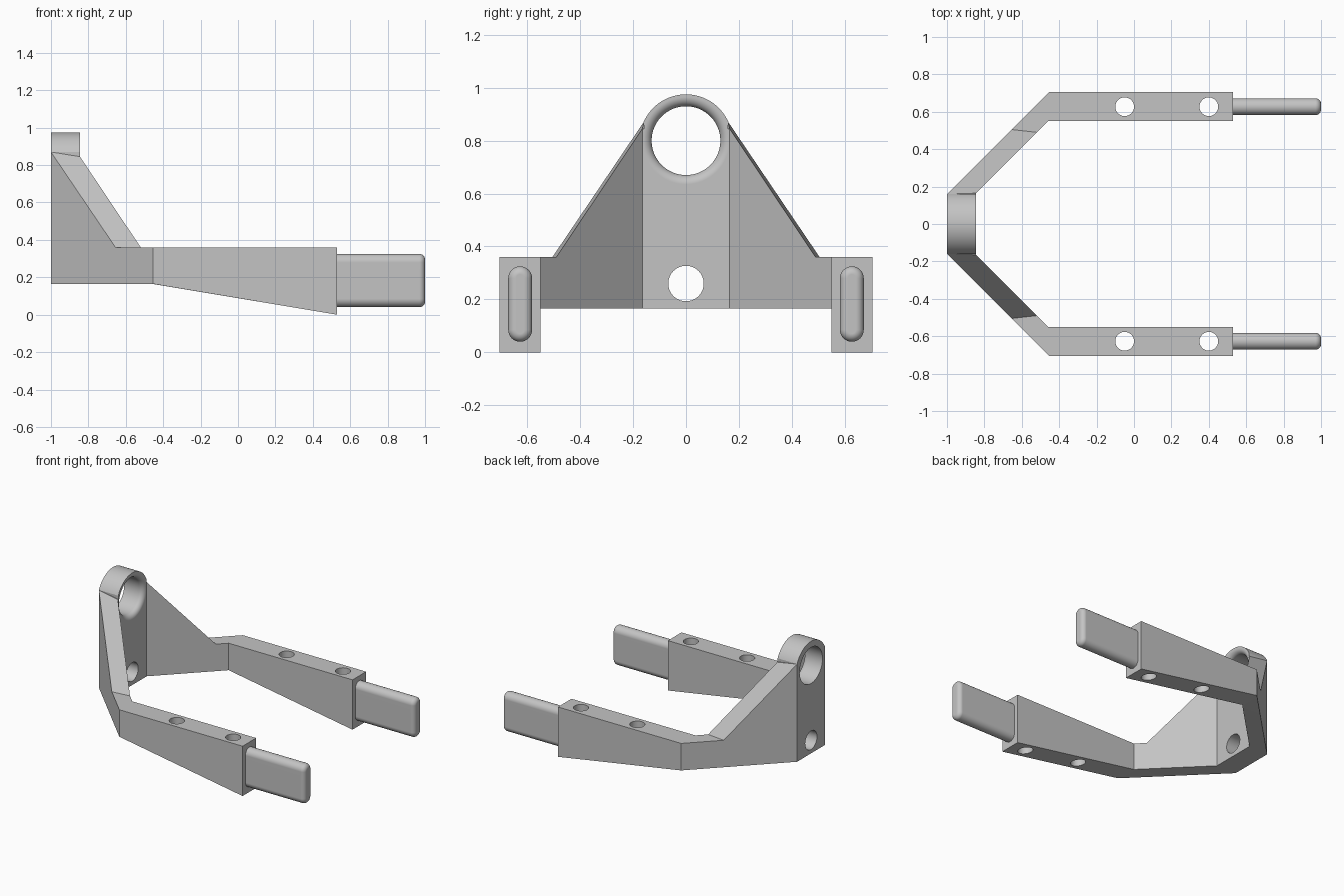
import bpy, bmesh
from math import sin, cos, pi, radians
from mathutils import Vector

cube = bpy.data.objects.get("Cube")
if cube:
    bpy.data.objects.remove(cube, do_unlink=True)

grey = bpy.data.materials.new("light grey")
grey.use_nodes = True
grey.diffuse_color = (0.55, 0.55, 0.55, 1)
grey.node_tree.nodes["Principled BSDF"].inputs["Base Color"].default_value = grey.diffuse_color


def loft(name, sections):
    """Closed solid through a series of matching cross-sections."""
    bm = bmesh.new()
    rings = [[bm.verts.new(p) for p in s] for s in sections]
    for a, b in zip(rings, rings[1:]):
        for i in range(len(a)):
            j = (i + 1) % len(a)
            bm.faces.new((a[i], a[j], b[j], b[i]))
    bm.faces.new(rings[0])
    bm.faces.new(rings[-1])
    bmesh.ops.recalc_face_normals(bm, faces=bm.faces)
    mesh = bpy.data.meshes.new(name)
    bm.to_mesh(mesh)
    bm.free()
    mesh.materials.append(grey)
    ob = bpy.data.objects.new(name, mesh)
    bpy.context.collection.objects.link(ob)
    return ob


def turned(name, centre, axis, profile, steps=64):
    """Round solid along X or Z; profile is a list of (position, radius)."""
    sections = []
    for pos, r in profile:
        ring = []
        for i in range(steps):
            a = 2 * pi * i / steps
            u, v = r * cos(a), r * sin(a)
            offset = (pos, u, v) if axis == "X" else (u, v, pos)
            ring.append(Vector(centre) + Vector(offset))
        sections.append(ring)
    return loft(name, sections)


def combine(ob, other, operation):
    mod = ob.modifiers.new("combine", "BOOLEAN")
    mod.operation = operation
    mod.solver = "EXACT"
    mod.object = other
    bpy.context.view_layer.objects.active = ob
    bpy.ops.object.modifier_apply(modifier=mod.name)
    bpy.data.objects.remove(other, do_unlink=True)


def smooth(ob, angle):
    bpy.ops.object.select_all(action="DESELECT")
    ob.select_set(True)
    bpy.context.view_layer.objects.active = ob
    bpy.ops.object.shade_smooth_by_angle(angle=radians(angle))


BACK, FACE = -1.0, -0.845
ARM_Y, EYE_Z, EYE_R = 0.627, 0.8, 0.175

# U-shaped frame: outer x, y, top; inner x, y, top; bottom
stations = [
    (BACK, 0.16, 0.87, FACE, 0.165, 0.845, 0.165),
    (-0.655, 0.505, 0.36, -0.52, 0.49, 0.36, 0.165),
    (-0.455, 0.705, 0.36, -0.46, 0.55, 0.36, 0.165),
    (0.53, 0.705, 0.36, 0.53, 0.55, 0.36, 0.0),
]


def section(s, side):
    ox, oy, ot, ix, iy, it, b = s
    return [(ox, side * oy, b), (ox, side * oy, ot), (ix, side * iy, it), (ix, side * iy, b)]


frame = loft("fork_frame", [section(s, -1) for s in reversed(stations)]
             + [section(s, 1) for s in stations])

# Rounded head above the back plate
outline = [(-0.155, 0.5), (0.155, 0.5)]
for i in range(49):
    a = radians(24 + 132 * i / 48)
    outline.append((EYE_R * cos(a), EYE_Z + EYE_R * sin(a)))
head = loft("rounded_head", [[(x, y, z) for y, z in outline] for x in (BACK, FACE)])
combine(frame, head, "UNION")

# Large eye with a rounded inner rim
rim = 0.035
eye = [(BACK - 0.1, 0.13)]
for i in range(9):
    a = pi / 2 * i / 8
    eye.append((FACE - rim + rim * sin(a), 0.13 + rim * (1 - cos(a))))
eye.append((FACE + 0.05, 0.13 + rim))
combine(frame, turned("eye_cutter", (0, 0, EYE_Z), "X", eye), "DIFFERENCE")

# Small hole through the plate and vertical holes through the arms
small = [(BACK - 0.1, 0.067), (FACE + 0.1, 0.067)]
combine(frame, turned("plate_hole", (0, 0, 0.26), "X", small), "DIFFERENCE")
for side in (-1, 1):
    for x in (-0.05, 0.4):
        bore = turned("arm_hole", (x, side * ARM_Y, 0), "Z", [(-0.2, 0.05), (0.6, 0.05)], 48)
        combine(frame, bore, "DIFFERENCE")
smooth(frame, 25)
frame.modifiers.new("even_shading", "WEIGHTED_NORMAL").keep_sharp = True

# Flat tongues with round edges and softened tips
TONGUE_R, TIP = 0.045, 0.03
low, high = 0.04 + TONGUE_R, 0.325 - TONGUE_R


def tongue_ring(x, inset, y):
    r = TONGUE_R - inset
    ring = []
    for centre, start in ((high, 0), (low, pi)):
        for i in range(17):
            a = start + pi * i / 16
            ring.append((x, y + r * cos(a), centre + r * sin(a)))
    return ring


for label, side in (("left", 1), ("right", -1)):
    y = side * ARM_Y
    rings = [tongue_ring(0.52, 0, y)]
    for i in range(9):
        a = pi / 2 * i / 8
        rings.append(tongue_ring(1 - TIP + TIP * sin(a), TIP * (1 - cos(a)), y))
    tongue = loft("back_tongue" if side > 0 else "front_tongue", rings)
    smooth(tongue, 35)
    tongue.modifiers.new("even_shading", "WEIGHTED_NORMAL").keep_sharp = True
